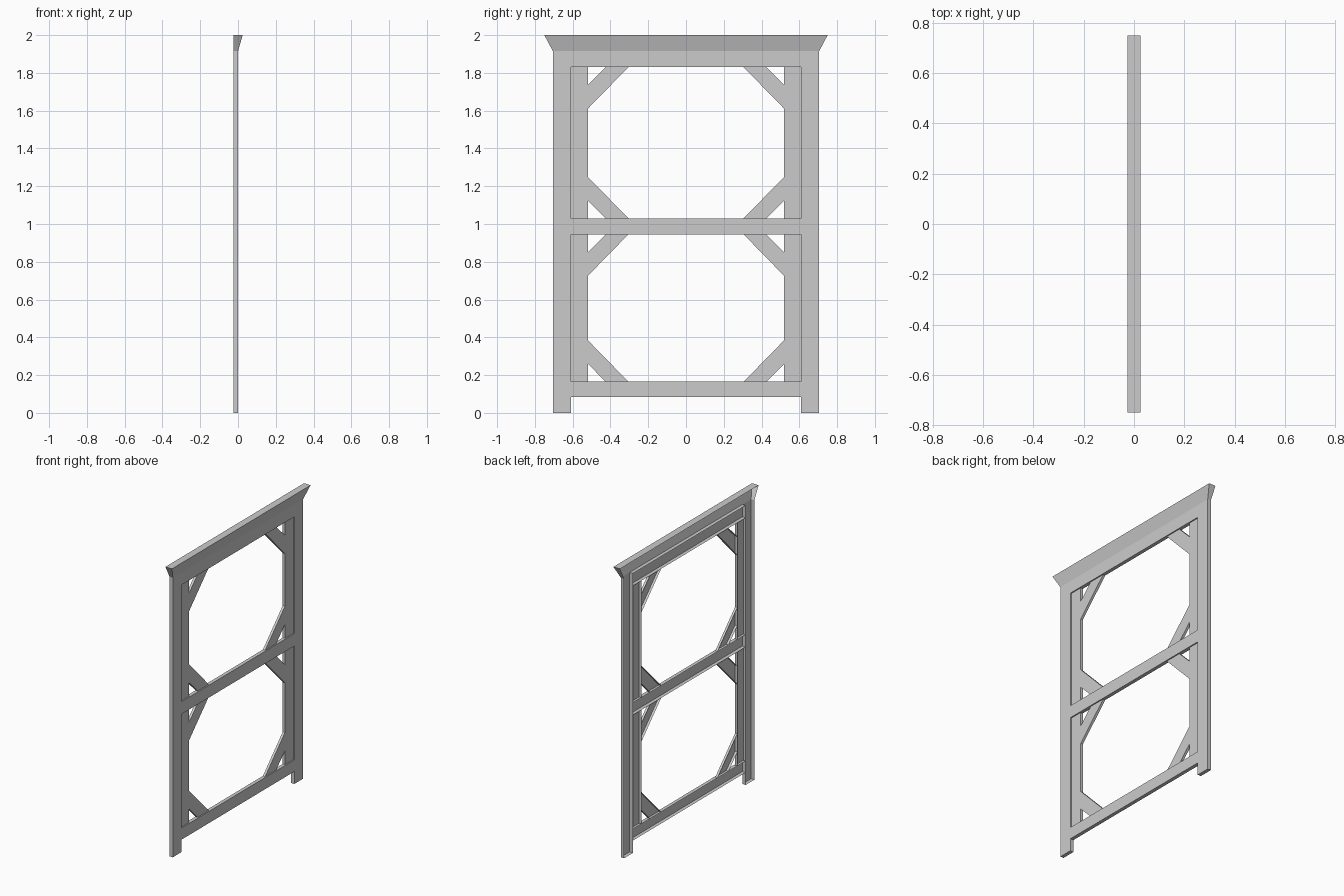
import bpy

if "Cube" in bpy.data.objects:
    bpy.data.objects.remove(bpy.data.objects["Cube"])

BACK = -0.025      # wall side, left open
RECESS = -0.008    # face of stiles and braces


def shells(name, panels):
    """Each panel: outline of (x, y, z) points plus the edge numbers that get a return wall."""
    verts, faces = [], []
    for pts, walls in panels:
        n, b = len(pts), len(verts)
        area = sum(pts[i][1] * pts[(i + 1) % n][2] - pts[(i + 1) % n][1] * pts[i][2] for i in range(n))
        verts += pts + [(BACK, y, z) for _, y, z in pts]
        new = [list(range(b, b + n))]
        for i in walls:
            j = (i + 1) % n
            new.append([b + j, b + i, b + n + i, b + n + j])
        faces += [f if area > 0 else f[::-1] for f in new]
    me = bpy.data.meshes.new(name)
    me.from_pydata(verts, [], faces)
    me.update()
    ob = bpy.data.objects.new(name, me)
    bpy.context.collection.objects.link(ob)
    return ob


def rect(x, y0, y1, z0, z1):
    # edges: 0 bottom, 1 y1 side, 2 top, 3 y0 side
    return [(x, y0, z0), (x, y1, z0), (x, y1, z1), (x, y0, z1)]


def mirrored(panels):
    return panels + [([(x, -y, z) for x, y, z in p], w) for p, w in panels]


OUT, JAMB, STILE = 0.705, 0.61, 0.52
Z_BOT, Z_TOP = 0.085, 1.915
openings = [(0.165, 0.945), (1.03, 1.83)]

# Side posts of the casing
shells("casing_posts", mirrored([(rect(0, JAMB, OUT, 0, Z_TOP), (0, 1, 3))]))

# Flared header: leans forward and outward to the top
header = [(0, -OUT, Z_TOP), (0, -JAMB, Z_TOP), (0, JAMB, Z_TOP), (0, OUT, Z_TOP),
          (0.025, 0.75, 2), (0.025, -0.75, 2)]
shells("casing_header", [(header, (1, 3, 4, 5))])

# Horizontal rails
shells("rails", [
    (rect(0, -JAMB, JAMB, Z_BOT, 0.165), (0, 2)),
    (rect(0, -JAMB, JAMB, 0.945, 1.03), (0, 2)),
    (rect(0, -JAMB, JAMB, 1.83, Z_TOP), (0,)),
])

# Stiles between the rails
shells("stiles", mirrored([(rect(RECESS, STILE, JAMB, a, b), (3,)) for a, b in openings]))

# Diagonal braces in every corner of both openings
braces = []
for a, b in openings:
    for zc, s in ((a, 1), (b, -1)):
        braces.append(([(RECESS, STILE, zc + s * 0.22), (RECESS, 0.305, zc),
                        (RECESS, 0.425, zc), (RECESS, STILE, zc + s * 0.095)], (0, 2)))
shells("corner_braces", mirrored(braces))
